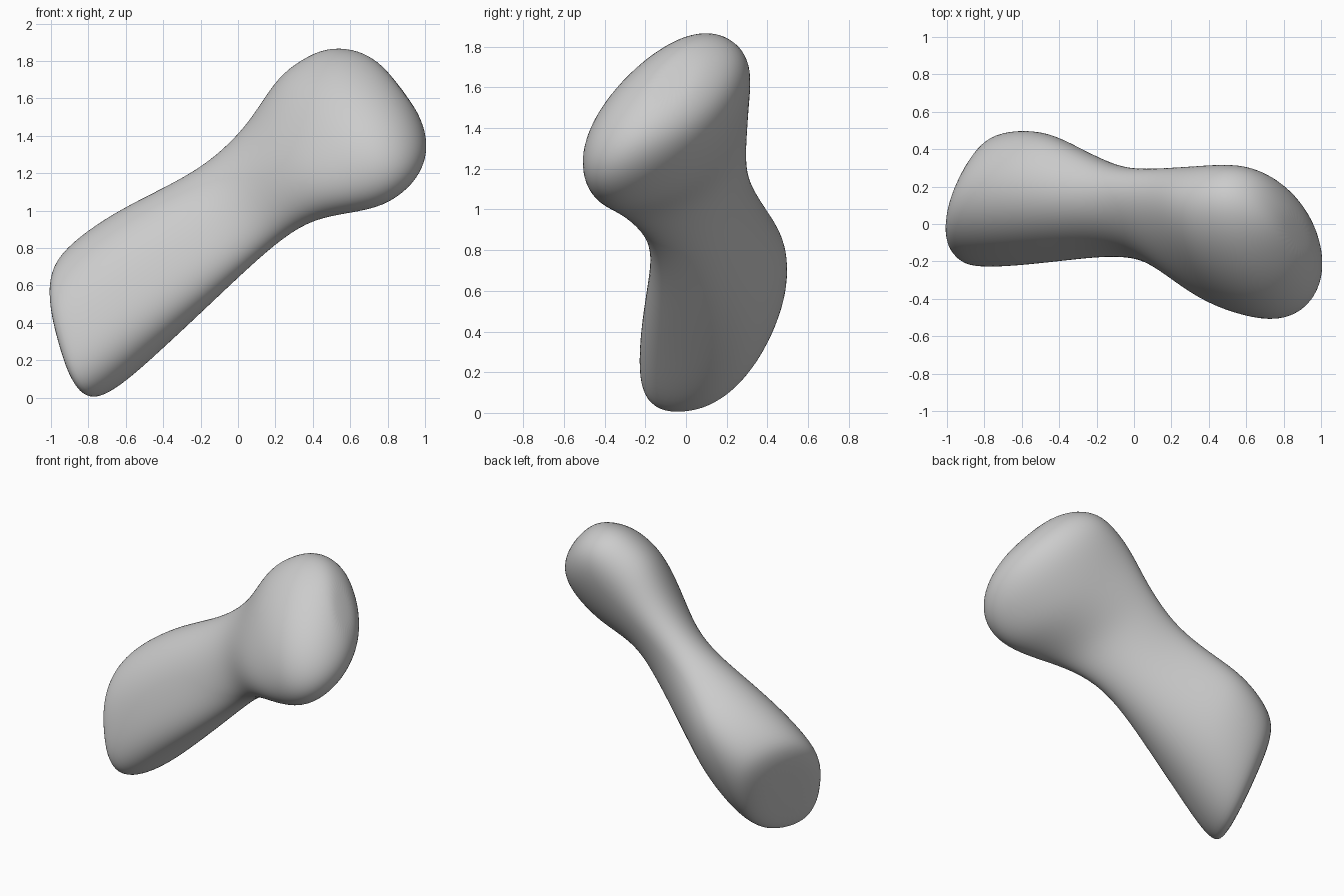
import bpy, bmesh, math
from mathutils import Vector

cube = bpy.data.objects.get("Cube")
if cube:
    bpy.data.objects.remove(cube, do_unlink=True)

SIDES = 32
ALONG = Vector((0.8, 0, 0.6))     # shaft direction
ACROSS = Vector((-0.6, 0, 0.8))   # upward, square to the shaft

# Cross-sections: distance along, low and high across, front and back y
SECTIONS = [
    # broad slanted base
    (-0.51, 0.60, 1.00, -0.03, 0.29),
    (-0.49, 0.49, 1.11, -0.16, 0.41),
    (-0.43, 0.45, 1.17, -0.21, 0.48),
    (-0.28, 0.44, 1.19, -0.22, 0.51),
    (-0.06, 0.46, 1.18, -0.21, 0.50),
    # narrow shaft
    (0.20, 0.49, 1.15, -0.18, 0.42),
    (0.45, 0.52, 1.12, -0.16, 0.34),
    (0.66, 0.54, 1.11, -0.20, 0.30),
    # rounded head
    (0.86, 0.53, 1.13, -0.34, 0.30),
    (1.02, 0.46, 1.18, -0.44, 0.31),
    (1.20, 0.36, 1.25, -0.50, 0.32),
    (1.36, 0.34, 1.25, -0.52, 0.33),
    (1.50, 0.37, 1.22, -0.47, 0.32),
    (1.61, 0.45, 1.13, -0.36, 0.25),
    (1.67, 0.57, 1.02, -0.23, 0.13),
    (1.69, 0.69, 0.90, -0.14, 0.03),
]

# Swellings and flats around a section: angle in degrees, amount
BASE_BUMPS = ((115, 0.18), (285, 0.09), (200, 0.05), (40, -0.08))
HEAD_BUMPS = ((28, -0.05), (90, 0.03), (118, -0.02), (298, 0.06))


def fade(s, start, end):
    """Go from 0 to 1 along the shaft."""
    return min(1, max(0, (s - start) / (end - start)))


def swell(angle, bumps):
    return sum(amount * max(0, math.cos(angle - math.radians(at))) ** 6
               for at, amount in bumps)


def ring_points(s, low, high, front, back):
    """Leaning oval near the given limits; base sections are slanted."""
    slant = 1 - fade(s, -0.1, 0.7)
    lean = math.radians(20 + 14 * fade(s, 0, 0.9))
    for i in range(SIDES):
        angle = math.tau * i / SIDES
        size = (0.5 + 0.5 * (1 - fade(s, 0.3, 0.9)) * swell(angle, BASE_BUMPS)
                + 0.5 * fade(s, 0.6, 1.1) * swell(angle, HEAD_BUMPS))
        dy = (back - front) * size * math.cos(angle)
        dt = (high - low) * size * math.sin(angle + lean)
        shift = slant * (0.42 * dy + 0.28 * dt)
        point = ALONG * (s + shift) + ACROSS * ((low + high) / 2 + dt)
        point.y = (front + back) / 2 + dy
        yield point


# Loft the sections into one closed skin
bm = bmesh.new()
rings = [[bm.verts.new(p) for p in ring_points(*row)] for row in SECTIONS]
for a, b in zip(rings, rings[1:]):
    for i in range(SIDES):
        j = (i + 1) % SIDES
        bm.faces.new((a[i], a[j], b[j], b[i]))
bm.faces.new(rings[0])
bm.faces.new(rings[-1])
bmesh.ops.recalc_face_normals(bm, faces=bm.faces)

mesh = bpy.data.meshes.new("bone")
bm.to_mesh(mesh)
bm.free()
bone = bpy.data.objects.new("bone", mesh)
bpy.context.collection.objects.link(bone)

# Smooth rounded surface
subdivision = bone.modifiers.new("smoothing", "SUBSURF")
subdivision.levels = subdivision.render_levels = 2
for face in mesh.polygons:
    face.use_smooth = True

# Plain grey
grey = bpy.data.materials.new("light grey")
grey.use_nodes = True
colour = (0.6, 0.6, 0.6, 1)
grey.diffuse_color = colour
grey.node_tree.nodes["Principled BSDF"].inputs["Base Color"].default_value = colour
mesh.materials.append(grey)
